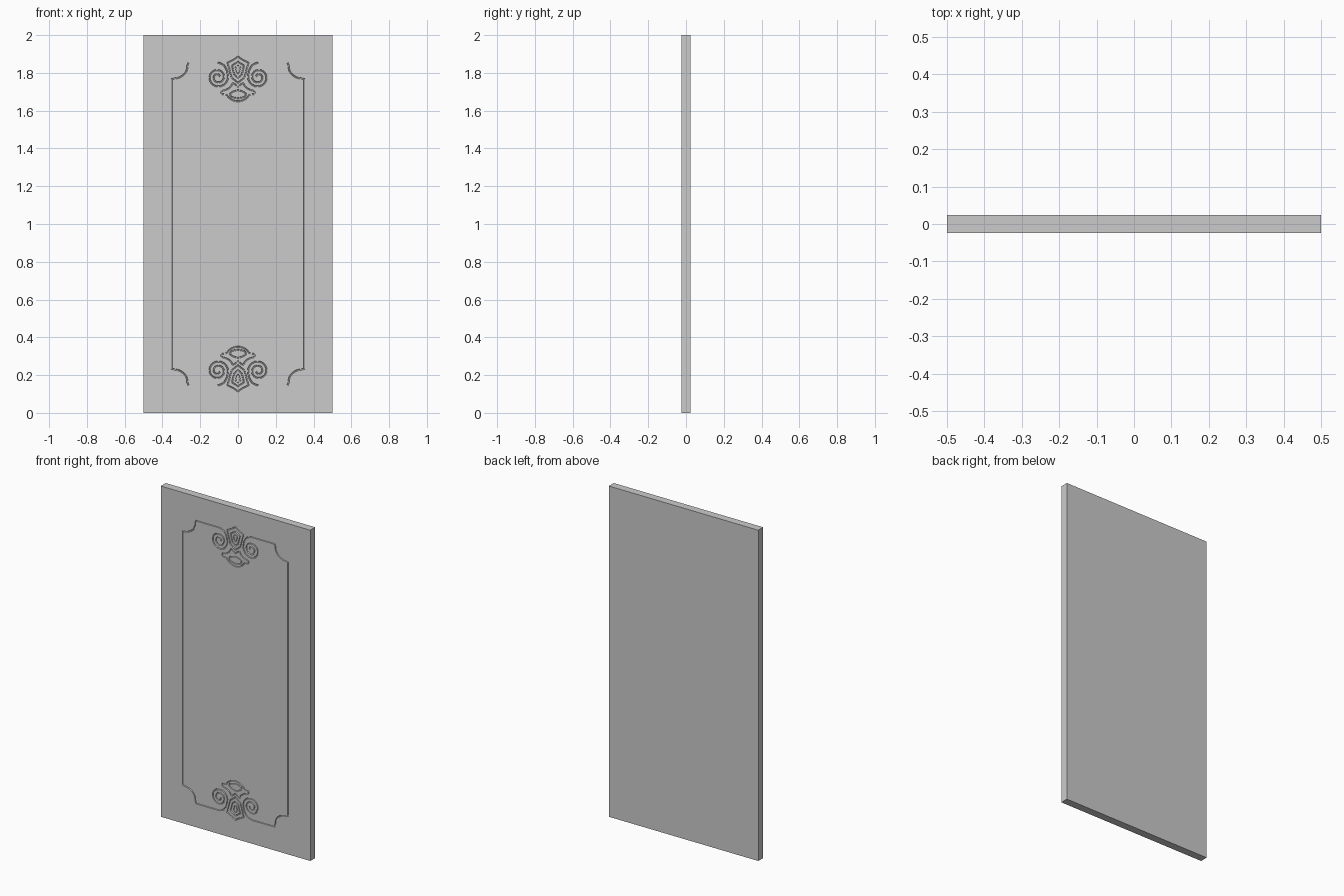
import bpy, bmesh
from math import pi, cos, sin
from mathutils import Vector

if "Cube" in bpy.data.objects:
    bpy.data.objects.remove(bpy.data.objects["Cube"])

W, H, T = 1.0, 2.0, 0.047
FRONT = -T / 2
DEPTH = 0.005


def smooth(pts, closed=False, n=5):
    """Catmull-Rom curve through a few points."""
    p = [Vector(q) for q in pts]
    m = len(p)
    get = (lambda i: p[i % m]) if closed else (lambda i: p[max(0, min(m - 1, i))])
    out = []
    for i in range(m if closed else m - 1):
        a, b, c, d = get(i - 1), get(i), get(i + 1), get(i + 2)
        for k in range(n):
            t = k / n
            out.append(0.5 * (2 * b + (c - a) * t + (2 * a - 5 * b + 4 * c - d) * t * t
                              + (3 * b - a - 3 * c + d) * t ** 3))
    if not closed:
        out.append(p[-1])
    return [tuple(q) for q in out]


def mirror_x(pts):
    return [(-x, z) for x, z in pts]


def flip_z(pts):
    return [(x, H - z) for x, z in pts]


def closed_half(half):
    """Complete a half outline that starts and ends on x = 0."""
    return half + mirror_x(half)[-2:0:-1]


def groove(bm, pts, closed=False, width=0.009):
    """Sweep a tapered cutting profile along a path on the front face."""
    p = [Vector(q) for q in pts]
    m = len(p)
    rings = []
    for i in range(m):
        a = p[i - 1] if (i or closed) else p[i]
        b = p[(i + 1) % m] if (i < m - 1 or closed) else p[i]
        d1 = (p[i] - a).normalized() if a != p[i] else (b - p[i]).normalized()
        d2 = (b - p[i]).normalized() if b != p[i] else d1
        t = (d1 + d2).normalized()
        side = Vector((-t.y, t.x)) / max(0.5, t.dot(d1))
        ring = []
        for s, y in ((-1.3, -0.002), (1.3, -0.002), (0.6, DEPTH), (-0.6, DEPTH)):
            q = p[i] + side * s * width * 0.4
            ring.append(bm.verts.new((q.x, FRONT + y, q.y)))
        rings.append(ring)
    for i in range(m if closed else m - 1):
        r, s = rings[i], rings[(i + 1) % m]
        for k in range(4):
            bm.faces.new((r[k], r[(k + 1) % 4], s[(k + 1) % 4], s[k]))
    if not closed:
        bm.faces.new(rings[0])
        bm.faces.new(rings[-1][::-1])


def mesh_object(name, bm):
    bmesh.ops.recalc_face_normals(bm, faces=bm.faces)
    me = bpy.data.meshes.new(name)
    bm.to_mesh(me)
    bm.free()
    ob = bpy.data.objects.new(name, me)
    bpy.context.collection.objects.link(ob)
    return ob


# Door slab
bm = bmesh.new()
bmesh.ops.create_cube(bm, size=1)
for v in bm.verts:
    v.co = Vector((v.co.x * W, v.co.y * T, v.co.z * H + H / 2))
door = mesh_object("door_panel", bm)

# Scroll, running from its eye outward to the frame's top line
cx, cz, turns, steps = -0.107, 1.777, 2.0, 52
scroll = []
for i in range(steps):
    f = i / steps
    a = -2 * pi * turns * (1 - f)
    r = 0.011 + 0.043 * f
    scroll.append((cx + r * cos(a), cz + r * sin(a)))
scroll += smooth([(-0.053, 1.777), (-0.059, 1.812), (-0.077, 1.842), (-0.108, 1.855)])

# Scooped corner and upper half of the side line
corner = [(-0.262, 1.855), (-0.268, 1.838)]
for i in range(1, 8):
    a = -pi / 2 * i / 8
    corner.append((-0.352 + 0.084 * cos(a) + 0.01 * i / 8, 1.84 + 0.07 * sin(a)))
corner += [(-0.34, 1.77), (-0.352, 1.766)]
half_frame = scroll + corner
side = half_frame + flip_z(half_frame)[::-1]

# Central ornament outlines: shield, its inset, and the three-lobed leaf
shield = closed_half([(0, 1.886), (-0.02, 1.872), (-0.055, 1.854), (-0.034, 1.775), (0, 1.748)])
inset = closed_half([(0, 1.859), (-0.032, 1.838), (-0.019, 1.789), (0, 1.774)])
core = closed_half([(0, 1.839), (-0.013, 1.829), (-0.006, 1.802), (0, 1.797)])
leaf = closed_half(smooth([(0, 1.726), (-0.026, 1.745), (-0.038, 1.727), (-0.06, 1.712),
                           (-0.085, 1.704), (-0.085, 1.688), (-0.062, 1.684),
                           (-0.046, 1.667), (-0.022, 1.653), (0, 1.649)]))
lobe = closed_half(smooth([(0, 1.708), (-0.02, 1.703), (-0.041, 1.69), (-0.034, 1.674), (0, 1.665)]))

# All grooves gathered into one cutter
bm = bmesh.new()
groove(bm, side)
groove(bm, mirror_x(side))
for shape in (shield, inset, core, leaf, lobe):
    w = 0.005 if shape is core else 0.008
    groove(bm, shape, True, w)
    groove(bm, flip_z(shape), True, w)
cutter = mesh_object("groove_cutter", bm)
cutter.hide_render = True

# Carve the front face, then discard the cutter
mod = door.modifiers.new("carving", 'BOOLEAN')
mod.operation = 'DIFFERENCE'
mod.solver = 'EXACT'
mod.use_self = True
mod.object = cutter
bpy.context.view_layer.objects.active = door
door.select_set(True)
bpy.ops.object.modifier_apply(modifier=mod.name)
bpy.data.objects.remove(cutter)
